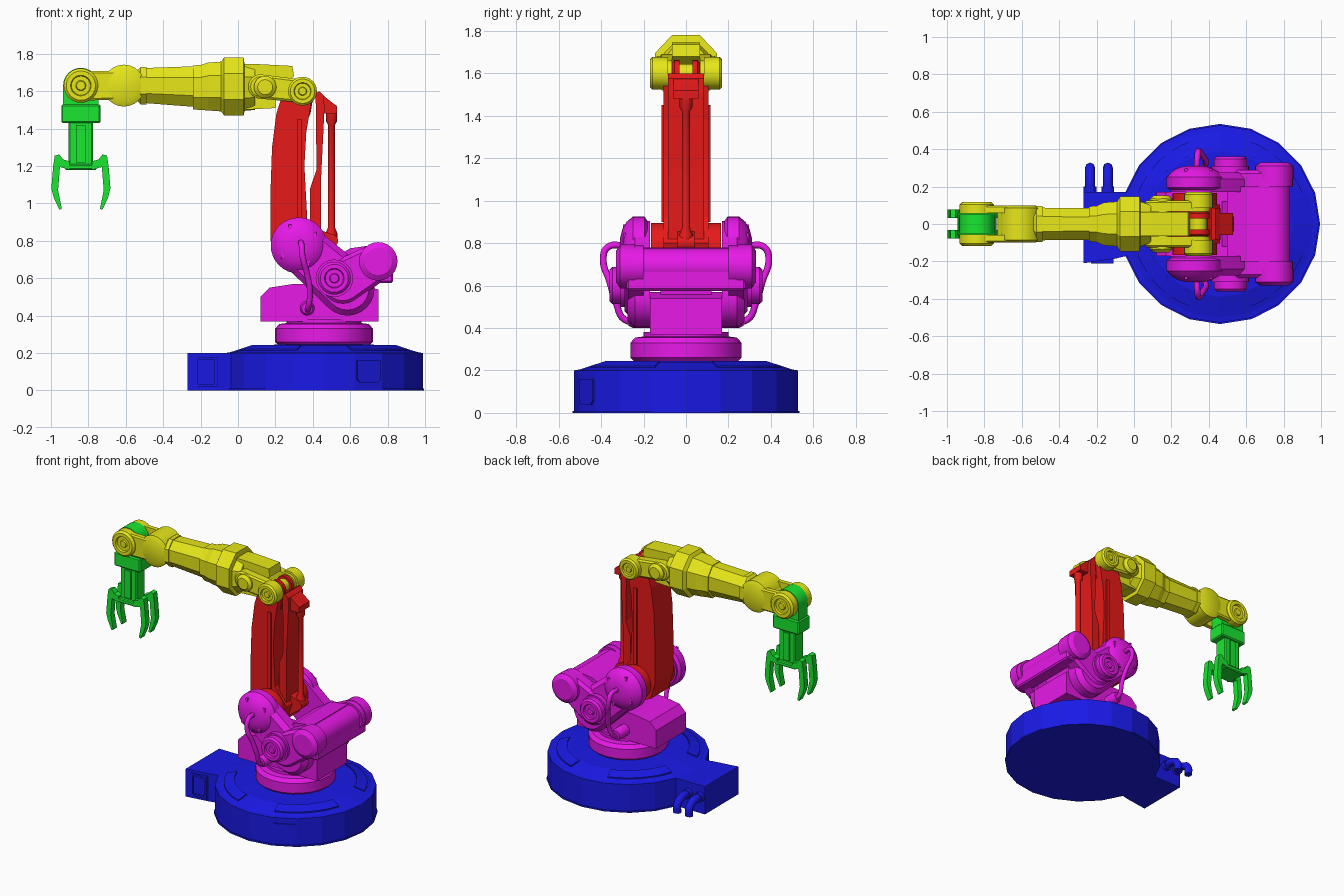
import bpy, bmesh
from math import sin, cos, pi, radians
from mathutils import Vector

if "Cube" in bpy.data.objects:
    bpy.data.objects.remove(bpy.data.objects["Cube"])


def mat(name, c):
    m = bpy.data.materials.new(name)
    m.diffuse_color = (*c, 1)
    m.use_nodes = True
    m.node_tree.nodes["Principled BSDF"].inputs["Base Color"].default_value = m.diffuse_color
    return m


BLUE, MAG = mat("blue", (0.01, 0.01, 0.8)), mat("magenta", (0.8, 0.01, 0.8))
RED, YEL, GRN = mat("red", (0.8, 0.01, 0.01)), mat("yellow", (0.8, 0.8, 0.01)), mat("green", (0.01, 0.8, 0.03))


def finish(bm, name, m, smooth=True):
    bmesh.ops.recalc_face_normals(bm, faces=bm.faces)
    me = bpy.data.meshes.new(name)
    bm.to_mesh(me)
    bm.free()
    if smooth:
        me.shade_smooth()
        me.set_sharp_from_angle(angle=radians(28))
    me.materials.append(m)
    ob = bpy.data.objects.new(name, me)
    bpy.context.collection.objects.link(ob)
    return ob


def loft(name, rings, m, smooth=True):
    """Skin a list of equal-length point rings and cap the ends."""
    bm = bmesh.new()
    vs = [[bm.verts.new(p) for p in r] for r in rings]
    n = len(vs[0])
    for a, b in zip(vs, vs[1:]):
        for i in range(n):
            bm.faces.new((a[i], a[(i + 1) % n], b[(i + 1) % n], b[i]))
    bm.faces.new(vs[0])
    bm.faces.new(vs[-1])
    return finish(bm, name, m, smooth)


def lathe(name, prof, o, axis, m, n=24, smooth=True):
    """prof = (radius, absolute position along axis); o = the other two coordinates."""
    rings = []
    for r, t in prof:
        ring = []
        for i in range(n):
            a = 2 * pi * i / n
            u, v = o[0] + r * cos(a), o[1] + r * sin(a)
            ring.append({'x': (t, u, v), 'y': (u, t, v), 'z': (u, v, t)}[axis])
        rings.append(ring)
    return loft(name, rings, m, smooth)


def plate(name, pts, y0, y1, m):
    """Extrude an xz outline along y."""
    return loft(name, [[(x, y, z) for x, z in pts] for y in (y0, y1)], m, False)


def box(name, x0, x1, y0, y1, z0, z1, m, bev=0.0):
    ob = plate(name, [(x0, z0), (x1, z0), (x1, z1), (x0, z1)], y0, y1, m)
    if bev:
        b = ob.modifiers.new("bevel", 'BEVEL')
        b.width, b.segments = bev, 1
    return ob


def hull(name, circles, layers, m, n=24):
    """Convex plate around xz circles; layers = (y, inset) give rounded rims."""
    bm = bmesh.new()
    for y, ins in layers:
        for x, z, r in circles:
            for i in range(n):
                a = 2 * pi * i / n
                bm.verts.new((x + (r - ins) * cos(a), y, z + (r - ins) * sin(a)))
    res = bmesh.ops.convex_hull(bm, input=bm.verts)
    bmesh.ops.delete(bm, geom=[v for v in bm.verts if not v.link_faces], context='VERTS')
    bmesh.ops.dissolve_limit(bm, angle_limit=0.02, verts=bm.verts, edges=bm.edges)
    return finish(bm, name, m)


def hub(name, x, z, r, y0, y1, m):
    """Stepped bearing cap facing outwards, y1 being the outer side."""
    d = 0.15 * r if y1 > y0 else -0.15 * r
    lathe(name, [(r, y0), (r, y1 - d), (.85 * r, y1), (.6 * r, y1), (.55 * r, y1 - d),
                 (.3 * r, y1 - d), (.25 * r, y1 - d / 3), (.05 * r, y1 - d / 3)], (x, z), 'y', m)


def hose(name, pts, r, m):
    cu = bpy.data.curves.new(name, 'CURVE')
    cu.dimensions = '3D'
    cu.bevel_depth, cu.bevel_resolution, cu.use_fill_caps = r, 2, True
    sp = cu.splines.new('BEZIER')
    sp.resolution_u = 6
    sp.bezier_points.add(len(pts) - 1)
    for b, p in zip(sp.bezier_points, pts):
        b.co = p
        b.handle_left_type = b.handle_right_type = 'AUTO'
    cu.materials.append(m)
    bpy.context.collection.objects.link(bpy.data.objects.new(name, cu))


# Round base with sloped rim, arc pads and a side panel
BX = 0.46
lathe("base_drum", [(.535, 0), (.535, .01), (.528, .01), (.528, .2), (.5, .205), (.39, .24), (.25, .245)],
      (BX, 0), 'z', BLUE, 20, False)
for k in range(4):
    c = pi / 2 * k + pi / 4
    rings = []
    for i in range(7):
        a = c + radians(-27 + 9 * i)
        rings.append([(BX + r * cos(a), r * sin(a), z)
                      for r, z in ((.40, .23), (.47, .208), (.47, .222), (.40, .244))])
    loft("base_rim_pad", rings, BLUE, False)
a0 = radians(-63)
d, t = Vector((cos(a0), sin(a0), 0)), Vector((-sin(a0), cos(a0), 0))
outline = [(-.07, .06), (-.05, .04), (.05, .04), (.07, .06), (.07, .16), (-.07, .16)]
loft("base_hatch", [[Vector((BX, 0, h)) + d * r + t * u for u, h in outline] for r in (.50, .53)], BLUE, False)

# Connection box with inset front panel and two cable plugs
fp = [(-.27, -.21), (-.10, -.185), (.05, -.15), (.05, .17), (-.27, .17)]
loft("connection_box", [[(x, y, z) for x, y in fp] for z in (0, .2)], BLUE, False)
for x0, x1, z0, z1 in ((-.23, -.11, .02, .035), (-.23, -.11, .165, .18), (-.23, -.215, .02, .18), (-.125, -.11, .02, .18)):
    box("box_panel_frame", x0, x1, -.21, -.18, z0, z1, BLUE)
for x in (-.235, -.14):
    hose("base_cable", [(x, .15, .12), (x, .25, .12), (x, .295, .09), (x, .30, .03)], .027, BLUE)
    lathe("cable_collar", [(.034, .16), (.034, .2)], (x, .12), 'y', BLUE, 12)

# Turntable and central body
lathe("turntable", [(.24, .24), (.262, .26), (.262, .33), (.24, .355), (.2, .36), (.2, .38)], (BX, 0), 'z', MAG)
plate("body_block", [(.12, .37), (.75, .37), (.75, .54), (.64, .57), (.3, .57), (.17, .55), (.12, .5)], -.17, .17, MAG)
plate("body_column", [(.46, .55), (.68, .55), (.70, .72), (.56, .72)], -.12, .12, MAG)
plate("body_saddle", [(.5, .70), (.72, .70), (.74, .78), (.6, .76)], -.2, .2, MAG)
lathe("rear_motor_beam", [(.085, -.3), (.085, .3)], (.75, .69), 'y', MAG)
box("rear_beam_foot", .73, .83, -.28, .28, .575, .69, MAG, .01)

# Mirrored shoulder housings, motors and hoses
for s in (1, -1):
    hull("shoulder_drum", [(.325, .775, .15)],
         [(s * .175, .03), (s * .195, 0), (s * .25, 0), (s * .28, .025), (s * .30, .06), (s * .31, .10)], MAG, 32)
    hull("shoulder_leg", [(.325, .775, .13), (.585, .545, .145)],
         [(s * .17, 0), (s * .24, 0), (s * .275, .03)], MAG)
    hull("rear_arm", [(.56, .58, .12), (.75, .69, .10)], [(s * .2, 0), (s * .27, 0), (s * .29, .02)], MAG)
    hull("rear_motor_cap", [(.75, .69, .103)], [(s * .24, 0), (s * .31, 0), (s * .33, .03)], MAG)
    lathe("motor_collar", [(.1, s * .26), (.1, s * .31)], (.515, .60), 'y', MAG)
    hub("shoulder_motor", .515, .60, .088, s * .29, s * .36, MAG)
    for k in range(4):
        a = pi / 2 * k + .5
        box("shoulder_rib", .325 + .10 * cos(a) - .008, .325 + .10 * cos(a) + .008, s * .27, s * .296,
            .775 + .10 * sin(a) - .025, .775 + .10 * sin(a) + .025, MAG)
    hose("shoulder_hose", [(.335, s * .29, .79), (.34, s * .37, .78), (.345, s * .39, .72), (.37, s * .36, .62),
                           (.385, s * .33, .52), (.375, s * .29, .44), (.37, s * .2, .43)], .016, MAG)
    lathe("hose_socket", [(.04, s * .15), (.04, s * .25), (.03, s * .27)], (.37, .44), 'y', MAG, 16)

# Lower arm: curved main beam, pivot, back plate and parallel rod
arm = [(.175, .8), (.21, .68), (.325, .635), (.42, .68), (.46, .8), (.37, .92), (.355, 1.2), (.365, 1.38),
       (.395, 1.56), (.37, 1.6), (.24, 1.59), (.205, 1.48), (.182, 1.3), (.175, 1.1)]
plate("lower_arm", arm, -.105, .105, RED)
lathe("lower_arm_pivot", [(.12, -.165), (.12, .165)], (.325, .775), 'y', RED)
for s in (1, -1):
    plate("arm_side_rib", [(.315, .9), (.34, .9), (.34, 1.45), (.315, 1.45)], s * .10, s * .115, RED)
    hull("elbow_ear", [(.345, 1.6, .062), (.32, 1.5, .07)], [(s * .03, 0), (s * .055, 0), (s * .065, .012)], RED)
plate("rear_link_plate", [(.385, .8), (.445, .8), (.445, 1.15), (.462, 1.5), (.46, 1.575), (.435, 1.6),
                          (.415, 1.59), (.42, 1.18), (.385, 1.08)], -.085, .085, RED)
lathe("parallel_rod", [(.028, .78), (.032, .8), (.032, .84), (.019, .87), (.019, 1.42), (.03, 1.44), (.03, 1.5)],
      (.5, 0), 'z', RED, 12)
plate("rod_head", [(.44, 1.48), (.53, 1.48), (.53, 1.52), (.49, 1.55), (.44, 1.59)], -.06, .06, RED)
hull("rod_lever", [(.34, .775, .11), (.5, .8, .035)], [(-.04, 0), (.04, 0)], RED)


# Upper arm: octagonal stepped tube swelling into the elbow housing
def octagon(x, z, hy, hz):
    k = .45
    return [(x, a * hy, z + b * hz) for a, b in
            ((1, k), (k, 1), (-k, 1), (-1, k), (-1, -k), (-k, -1), (k, -1), (1, -k))]


loft("forearm", [octagon(*p) for p in (
    (-.54, 1.63, .075, .08), (-.52, 1.63, .095, .10), (-.49, 1.63, .095, .10), (-.49, 1.63, .087, .094),
    (-.24, 1.625, .085, .108), (-.24, 1.62, .094, .118), (-.2, 1.62, .097, .12), (-.16, 1.625, .115, .128),
    (-.09, 1.625, .12, .133), (-.075, 1.625, .146, .155), (.03, 1.625, .146, .155), (.035, 1.62, .12, .125),
    (.09, 1.62, .10, .12))], YEL, False)
plate("elbow_beam", [(.02, 1.745), (.1, 1.745), (.29, 1.735), (.3, 1.68), (.2, 1.6), (.2, 1.51), (.02, 1.5)], -.065, .065, YEL)
lathe("elbow_axle", [(.045, -.13), (.045, .13)], (.345, 1.6), 'y', YEL)
for s in (1, -1):
    hull("elbow_cheek", [(.12, 1.625, .065), (.345, 1.6, .062)], [(s * .066, 0), (s * .115, 0), (s * .125, .012)], YEL)
    hull("elbow_boss", [(.145, 1.622, .06)], [(s * .06, 0), (s * .135, 0), (s * .152, .02)], YEL)
    hub("elbow_hub", .345, 1.6, .077, s * .085, s * .17, YEL)
    # Wrist fork
    hull("wrist_fork", [(-.61, 1.63, .075), (-.84, 1.63, .08)], [(s * .058, 0), (s * .09, 0), (s * .098, .01)], YEL)
    hub("wrist_hub", -.84, 1.63, .092, s * .055, s * .117, YEL)
hull("wrist_knuckle", [(-.61, 1.63, .112)], [(-.1, .03), (-.085, 0), (.085, 0), (.1, .03)], YEL)
hull("wrist_web", [(-.61, 1.63, .09), (-.67, 1.63, .06)], [(-.07, 0), (.07, 0)], YEL)

# Gripper: pivot head, stepped body and four claws
GX = -.84
hull("gripper_head", [(GX, 1.63, .095), (GX - .06, 1.53, .035), (GX + .06, 1.53, .035)], [(-.052, 0), (.052, 0)], GRN)
box("gripper_block", GX - .105, GX + .105, -.065, .065, 1.43, 1.53, GRN, .008)
box("gripper_column", GX - .065, GX + .065, -.05, .05, 1.19, 1.44, GRN, .008)
box("gripper_palm", GX - .085, GX + .085, -.075, .075, 1.18, 1.21, GRN, .006)
for s in (1, -1):
    box("column_rib", GX - .025, GX + .025, s * .045, s * .06, 1.22, 1.42, GRN)
    claw = [(.06, 1.18), (.06, 1.225), (.095, 1.235), (.115, 1.262), (.14, 1.255), (.148, 1.2), (.158, 1.08),
            (.145, 1.03), (.115, .966), (.102, .972), (.122, 1.07), (.112, 1.195)]
    for y in (-.055, .055):
        plate("gripper_claw", [(GX + s * x, z) for x, z in claw], y - .022, y + .022, GRN)
